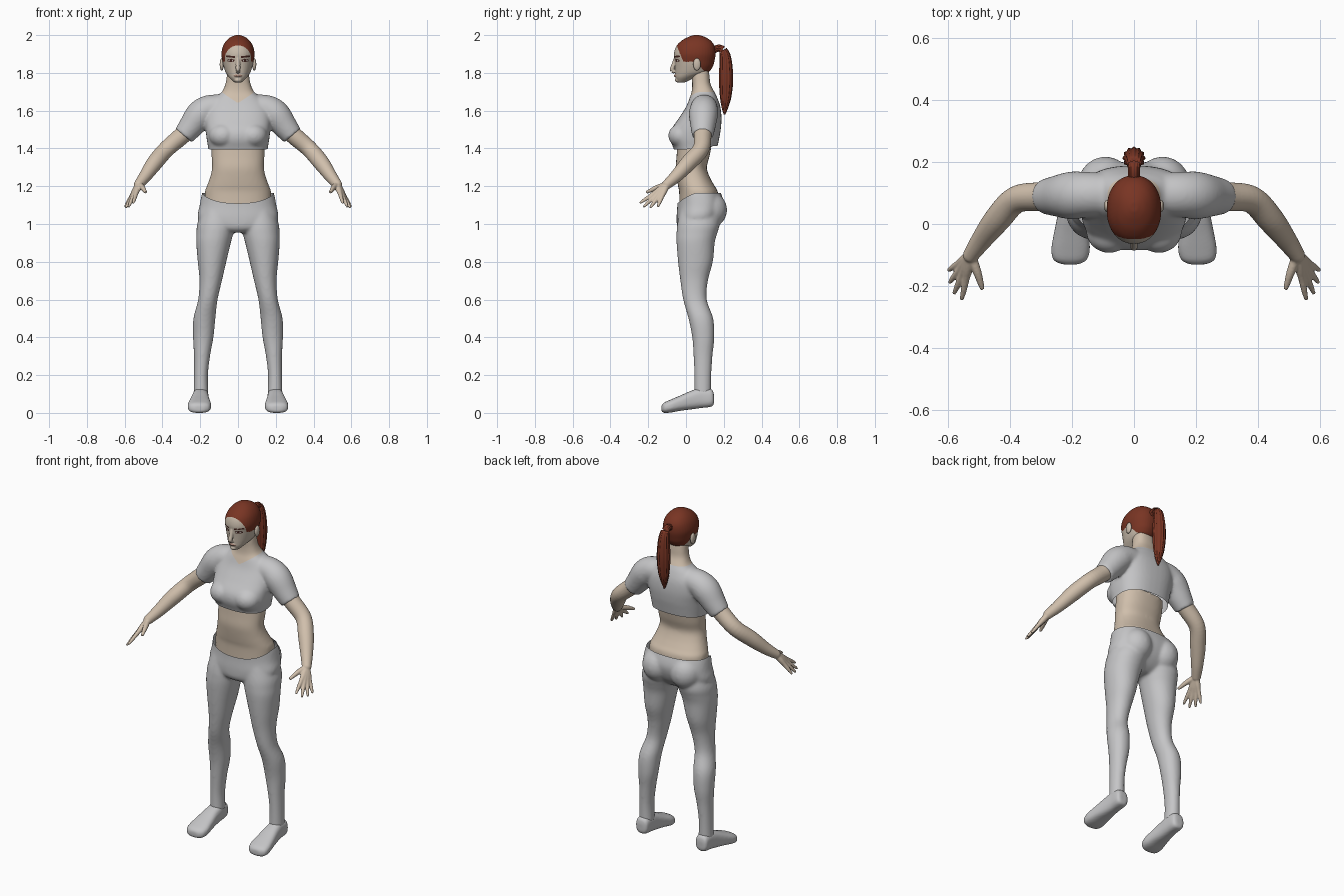
import bpy
import bmesh
from math import cos, sin, pi, copysign
from mathutils import Vector, Matrix

default_cube = bpy.data.objects.get("Cube")
if default_cube:
    bpy.data.objects.remove(default_cube)


def material(name, red, green, blue):
    mat = bpy.data.materials.new(name)
    mat.use_nodes = True
    mat.diffuse_color = (red, green, blue, 1)
    shader = mat.node_tree.nodes["Principled BSDF"]
    shader.inputs["Base Color"].default_value = (red, green, blue, 1)
    shader.inputs["Roughness"].default_value = 0.8
    return mat


CLOTH = material("light grey cloth", .56, .56, .57)
SKIN = material("warm skin", .63, .52, .41)
FACE = material("pale face skin", .58, .50, .41)
HAIR = material("auburn hair", .19, .035, .017)
LASH = material("dark lashes", .06, .02, .015)
EYE = material("eye white", .6, .55, .5)
LIPS = material("muted lips", .36, .22, .17)


def spline(rows, steps=6):
    """Catmull-Rom interpolation through rows of numbers."""
    pts = [rows[0]] + list(rows) + [rows[-1]]
    out = []
    for a, b, c, d in zip(pts, pts[1:], pts[2:], pts[3:]):
        for k in range(steps):
            t = k / steps
            out.append([q + t / 2 * (r - p + t * (2 * p - 5 * q + 4 * r - s + t * (3 * (q - r) + s - p)))
                        for p, q, r, s in zip(a, b, c, d)])
    return out + [list(rows[-1])]


def skin_rings(bm, rings):
    """Bridge rings of points into a closed tube."""
    loops = [[bm.verts.new(p) for p in ring] for ring in rings]
    for low, high in zip(loops, loops[1:]):
        for i in range(len(low)):
            bm.faces.new((low[i - 1], low[i], high[i], high[i - 1]))
    bm.faces.new(loops[0])
    bm.faces.new(loops[-1])


def slices(bm, rows, power=2.3, side=1, along_y=False, n=40):
    """Rounded slices, each given as position, x min, x max, depth min, depth max."""
    rings = []
    for w, x0, x1, v0, v1 in spline(rows):
        ring = []
        for i in range(n):
            c, s = cos(2 * pi * i / n), sin(2 * pi * i / n)
            u = side * ((x0 + x1) / 2 + (x1 - x0) / 2 * copysign(abs(c) ** (2 / power), c))
            v = (v0 + v1) / 2 + (v1 - v0) / 2 * copysign(abs(s) ** (2 / power), s)
            ring.append((u, w, v) if along_y else (u, v, w))
        rings.append(ring)
    skin_rings(bm, rings)


def centred(rows):
    """Expand position, half width, front, back to symmetric slices."""
    return [(z, -half, half, front, back) for z, half, front, back in rows]


def tube(bm, rows, side=1, ridge=0, n=24):
    """Round tube along points given as x, y, z, radius."""
    path = spline(rows)
    pts = [Vector((side * x, y, z)) for x, y, z, r in path]
    rings = []
    for i, p in enumerate(pts):
        t = (pts[min(i + 1, len(pts) - 1)] - pts[max(i - 1, 0)]).normalized()
        a = t.cross(Vector((0, 1, -1))).normalized()
        b = t.cross(a)
        ring = []
        for k in range(n):
            ang = 2 * pi * k / n
            r = path[i][3] * (1 + ridge * cos(ang * n / 4))
            ring.append(p + r * (cos(ang) * a + sin(ang) * b))
        rings.append(ring)
    skin_rings(bm, rings)


def ball(bm, centre, radii):
    matrix = Matrix.Translation(centre) @ Matrix.Diagonal((*radii, 1))
    bmesh.ops.create_icosphere(bm, subdivisions=3, radius=1, matrix=matrix)


def finish(bm, name, mats, voxel=0, smooth=5):
    """Make an object; with a voxel size, fuse its volumes into one surface."""
    bmesh.ops.recalc_face_normals(bm, faces=bm.faces)
    mesh = bpy.data.meshes.new(name)
    bm.to_mesh(mesh)
    bm.free()
    ob = bpy.data.objects.new(name, mesh)
    bpy.context.collection.objects.link(ob)
    if voxel:
        remesh = ob.modifiers.new("fuse", 'REMESH')
        remesh.mode, remesh.voxel_size = 'VOXEL', voxel
        soft = ob.modifiers.new("soften", 'SMOOTH')
        soft.factor, soft.iterations = .5, smooth
        graph = bpy.context.evaluated_depsgraph_get()
        fused = bpy.data.meshes.new_from_object(ob.evaluated_get(graph))
        ob.modifiers.clear()
        ob.data = fused
        bpy.data.meshes.remove(mesh)
        fused.name = name
    ob.data.materials.clear()
    for mat in mats:
        ob.data.materials.append(mat)
    ob.data.shade_smooth()
    return ob


def cut(ob, height, dip, keep=None, upper_index=0):
    """Cut along a curved line: remove one side, or recolour above it."""
    bm = bmesh.new()
    bm.from_mesh(ob.data)
    dips = {v: dip(v.co.x, v.co.y) for v in bm.verts}
    for v, d in dips.items():
        v.co.z += d
    bmesh.ops.bisect_plane(bm, geom=bm.verts[:] + bm.edges[:] + bm.faces[:],
                           plane_co=(0, 0, height), plane_no=(0, 0, 1),
                           clear_outer=keep == "below", clear_inner=keep == "above")
    if keep is None:
        for f in bm.faces:
            if f.calc_center_median().z > height:
                f.material_index = upper_index
    for v in bm.verts:
        v.co.z -= dip(v.co.x, v.co.y)
    bm.to_mesh(ob.data)
    bm.free()
    ob.data.shade_smooth()


# Shirt with sleeves, and the neck above its V neckline
bm = bmesh.new()
slices(bm, centred([(1.35, .157, -.05, .155), (1.4, .158, -.066, .165), (1.45, .166, -.084, .175),
                    (1.5, .171, -.078, .184), (1.56, .175, -.038, .188), (1.62, .165, 0, .182),
                    (1.67, .12, .02, .165), (1.7, .085, .03, .15), (1.74, .067, .033, .13),
                    (1.78, .06, .03, .125), (1.82, .055, .03, .12)]), power=2.5)
for s in (1, -1):
    ball(bm, (s * .08, -.022, 1.468), (.075, .072, .065))
    tube(bm, [(.07, .095, 1.615, .07), (.15, .095, 1.61, .073), (.2, .092, 1.578, .077),
              (.25, .09, 1.515, .066), (.288, .088, 1.467, .056)], s)
shirt = finish(bm, "shirt_and_neck", [CLOTH, SKIN], .007, 10)
cut(shirt, 1.395, lambda x, y: -.02 * max(0, y) / .17, keep="above")
cut(shirt, 1.7, lambda x, y: .06 * max(0, 1 - abs(x) / .09) * min(1, max(0, (.1 - y) / .06)), upper_index=1)

# Bare midriff
bm = bmesh.new()
slices(bm, centred([(1.06, .175, -.035, .17), (1.165, .176, -.036, .17), (1.2, .165, -.042, .152),
                    (1.25, .147, -.05, .125), (1.3, .137, -.055, .11), (1.36, .14, -.05, .125),
                    (1.44, .14, -.045, .14)]))
finish(bm, "midriff", [SKIN], .01)

# Leggings
bm = bmesh.new()
slices(bm, centred([(1.22, .17, -.044, .16), (1.165, .19, -.046, .185), (1.1, .203, -.046, .2),
                    (1.03, .212, -.05, .18), (.98, .16, -.045, .14), (.955, .08, -.02, .1)]))
for s in (1, -1):
    ball(bm, (s * .092, .118, 1.075), (.092, .1, .1))
    slices(bm, [(1.08, .02, .19, -.03, .17), (1, .015, .216, -.046, .178), (.95, .025, .22, -.05, .165),
                (.9, .038, .221, -.05, .152), (.8, .062, .213, -.042, .142), (.7, .085, .204, -.03, .116),
                (.6, .108, .211, -.015, .11), (.5, .12, .236, .013, .144), (.4, .13, .238, .033, .15),
                (.3, .148, .233, .04, .14), (.2, .159, .233, .044, .134), (.1, .156, .235, .044, .133)],
           2.1, s)
leggings = finish(bm, "leggings", [CLOTH], .008, 8)
cut(leggings, 1.165, lambda x, y: .055 * max(0, (.06 - y) / .105) ** 1.5, keep="below")

for s, label in ((1, "left"), (-1, "right")):
    # Shoe
    bm = bmesh.new()
    slices(bm, [(.148, .18, .22, .05, .095), (.135, .16, .235, .033, .125), (.08, .156, .239, .026, .132),
                (.03, .154, .246, .019, .118), (-.03, .147, .258, .011, .092), (-.08, .142, .266, .002, .071),
                (-.115, .152, .26, 0, .055), (-.13, .178, .232, .008, .04)], 2.7, s, True)
    finish(bm, label + "_shoe", [CLOTH], .006, 4)

    # Arm, palm and fingers
    bm = bmesh.new()
    wrist = Vector((.525, -.1, 1.21))
    tube(bm, [(.22, .09, 1.54, .05), (.3, .088, 1.465, .047), (.38, .078, 1.395, .044),
              (.44, .015, 1.325, .043), (.49, -.05, 1.255, .034), (*wrist, .026)], s)
    ball(bm, (s * wrist.x, wrist.y, wrist.z), (.026, .026, .026))
    for tip in ((.555, -.245, 1.11), (.58, -.225, 1.09), (.595, -.19, 1.085), (.599, -.15, 1.09)):
        tip = Vector(tip)
        tube(bm, [(*wrist, .018), (*wrist.lerp(tip, .3), .016), (*wrist.lerp(tip, .52), .012),
                  (*wrist.lerp(tip, .8), .01), (*tip, .006)], s, n=12)
    tube(bm, [(*wrist, .016), (.505, -.155, 1.192, .014), (.488, -.21, 1.167, .008)], s, n=12)
    finish(bm, label + "_arm", [SKIN], .004, 5)

    # Ear
    bm = bmesh.new()
    ball(bm, (s * .086, .058, 1.845), (.011, .02, .033))
    finish(bm, label + "_ear", [FACE])

# Head with nose, chin and lips
bm = bmesh.new()
slices(bm, centred([(1.75, .02, -.045, -.005), (1.775, .046, -.055, .05), (1.8, .064, -.057, .115),
                    (1.83, .075, -.058, .14), (1.86, .082, -.06, .15), (1.9, .088, -.064, .157),
                    (1.94, .08, -.052, .152), (1.97, .062, -.024, .132), (1.99, .038, .012, .1),
                    (2, .012, .04, .07)]), 2.15)
tube(bm, [(0, -.055, 1.88, .009), (0, -.066, 1.84, .012), (0, -.074, 1.816, .012), (0, -.06, 1.805, .011)], n=16)
ball(bm, (0, -.045, 1.785), (.024, .02, .009))
ball(bm, (0, -.042, 1.762), (.02, .017, .013))
head = finish(bm, "head", [FACE, HAIR, LASH, EYE, LIPS], .003, 5)


def inside(x, z, half_width, half_height):
    return (x / half_width) ** 2 + (z / half_height) ** 2 < 1


# Hairline, brows, eyes and lips coloured by position
for f in head.data.polygons:
    x, y, z = abs(f.center.x), f.center.y, f.center.z
    if z > 1.86:
        hair = y > -.015 - (z - 1.86) * .4
    else:
        hair = y > .055 + (1.86 - z) * .8 and z > 1.765
    if hair:
        f.material_index = 1
    elif y < 0 and inside(x - .038, z - 1.866, .019, .009):
        open_eye = inside(x - .038, z - 1.865, .014, .005) and abs(x - .038) > .005
        f.material_index = 3 if open_eye else 2
    elif y < 0 and .016 < x < .064 and abs(z - 1.884 - .1 * (x - .02)) < .004:
        f.material_index = 2
    elif y < -.03 and inside(x, z - 1.785, .024, .007):
        f.material_index = 4

# Ponytail with strand grooves
bm = bmesh.new()
tube(bm, [(0, .14, 1.92, .018), (0, .18, 1.93, .018), (0, .207, 1.89, .027), (0, .212, 1.78, .035),
          (0, .21, 1.68, .029), (0, .206, 1.62, .017), (0, .204, 1.58, .004)], ridge=.08, n=48)
finish(bm, "ponytail", [HAIR])
